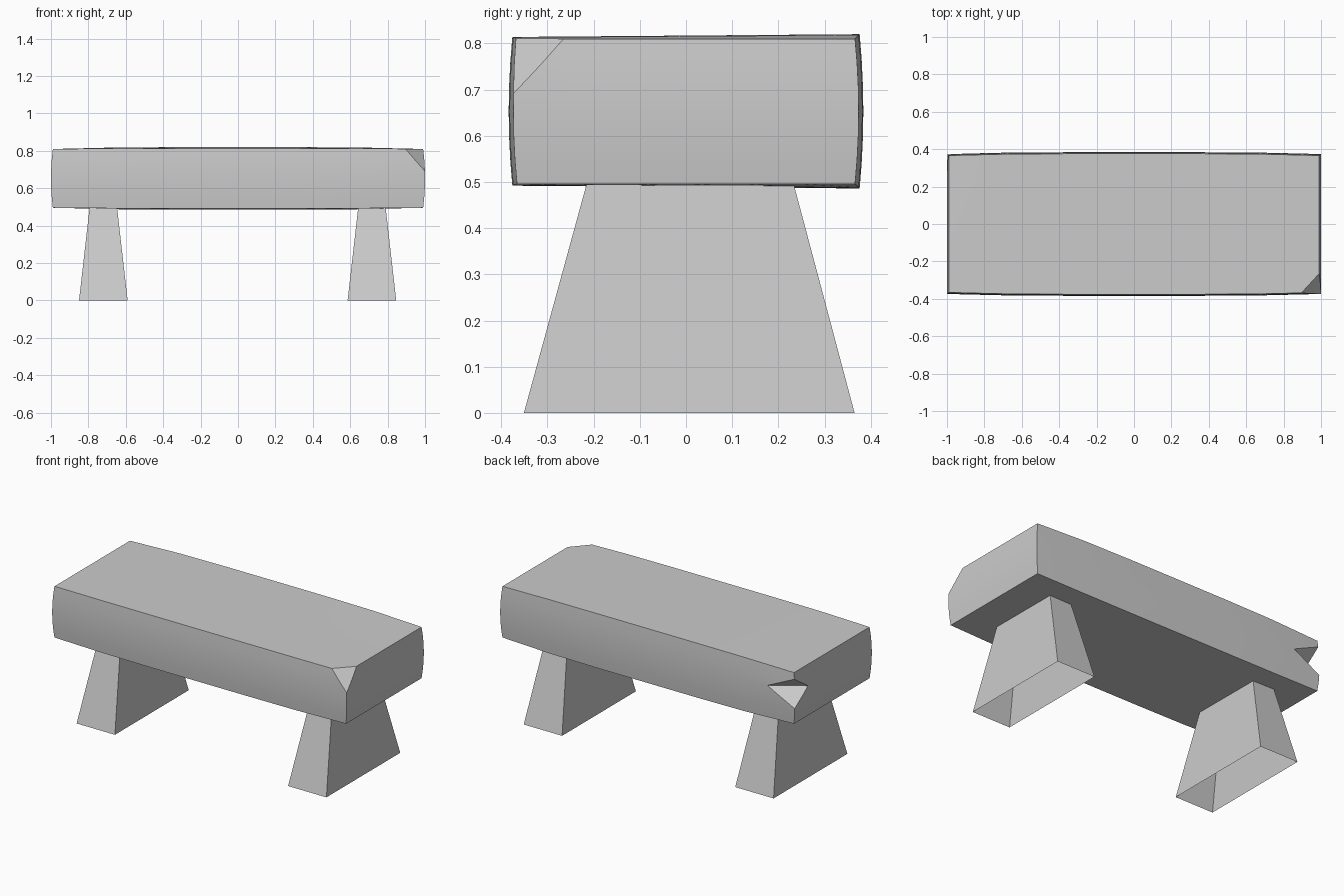
import bpy, bmesh, math
from mathutils import Vector

cube = bpy.data.objects.get("Cube")
if cube:
    bpy.data.objects.remove(cube, do_unlink=True)

stone = bpy.data.materials.new("light_grey_stone")
stone.use_nodes = True
stone.diffuse_color = (0.6, 0.6, 0.6, 1)
stone.node_tree.nodes["Principled BSDF"].inputs["Base Color"].default_value = (0.6, 0.6, 0.6, 1)


def make_object(name, bm):
    bmesh.ops.recalc_face_normals(bm, faces=bm.faces)
    mesh = bpy.data.meshes.new(name)
    bm.to_mesh(mesh)
    bm.free()
    mesh.materials.append(stone)
    obj = bpy.data.objects.new(name, mesh)
    bpy.context.collection.objects.link(obj)
    return obj


# Seat: gridded block with softly bulging faces
bm = bmesh.new()
bmesh.ops.create_cube(bm, size=2)
bmesh.ops.subdivide_edges(bm, edges=bm.edges[:], cuts=5, use_grid_fill=True)
for vert in bm.verts:
    u, v, w = vert.co
    along, tall = 1 - u ** 4, 1 - w ** 2
    vert.co = (u * (0.99 + 0.01 * tall),
               v * (0.366 + 0.01 * along + 0.008 * tall),
               0.653 + w * (0.157 + (0.007 + 0.003 * v) * along))

# Broken front corner: slice off with a plane and cap it
a, b, c = Vector((0.89, -0.37, 0.815)), Vector((0.995, -0.37, 0.70)), Vector((0.99, -0.265, 0.81))
normal = (b - a).cross(c - a).normalized()
if normal.dot(Vector((1, -1, 1))) < 0:
    normal.negate()
cut = bmesh.ops.bisect_plane(bm, geom=bm.verts[:] + bm.edges[:] + bm.faces[:],
                             plane_co=a, plane_no=normal, clear_outer=True)
rim = [g for g in cut["geom_cut"] if isinstance(g, bmesh.types.BMEdge)]
bmesh.ops.holes_fill(bm, edges=rim, sides=0)
seat = make_object("seat", bm)

# Wedge-shaped notch in the opposite rear corner
bm = bmesh.new()
top, low = Vector((-0.992, 0.369, 0.77)), Vector((-0.992, 0.369, 0.60))
back, side = Vector((-0.815, 0.38, 0.69)), Vector((-0.998, 0.245, 0.685))
mid = (back + side) / 2
for point, stretch in ((top, 2), (low, 2), (back, 1.6), (side, 1.6)):
    bm.verts.new(mid + (point - mid) * stretch)
bmesh.ops.convex_hull(bm, input=bm.verts[:])
cutter = make_object("notch_cutter", bm)
cutter.hide_render = True
notch = seat.modifiers.new("notch", "BOOLEAN")
notch.operation = "DIFFERENCE"
notch.solver = "EXACT"
notch.object = cutter
bpy.ops.object.select_all(action="DESELECT")
bpy.context.view_layer.objects.active = seat
seat.select_set(True)
bpy.ops.object.modifier_apply(modifier=notch.name)
bpy.data.objects.remove(cutter, do_unlink=True)
bpy.ops.object.shade_smooth_by_angle(angle=math.radians(30))


# Legs: tapered hollow shells, open underneath
def leg(name, x):
    bm = bmesh.new()
    rings = []
    for z, half_x, half_y, y in ((0, 0.13, 0.358, 0.007), (0.5, 0.073, 0.223, 0.009)):
        rings.append([bm.verts.new((x + sx * half_x, y + sy * half_y, z))
                      for sx, sy in ((-1, -1), (1, -1), (1, 1), (-1, 1))])
    low_ring, high_ring = rings
    for i in range(4):
        j = (i + 1) % 4
        bm.faces.new((low_ring[i], low_ring[j], high_ring[j], high_ring[i]))
    return make_object(name, bm)


leg("left_leg", 0.716)
leg("right_leg", -0.72)
